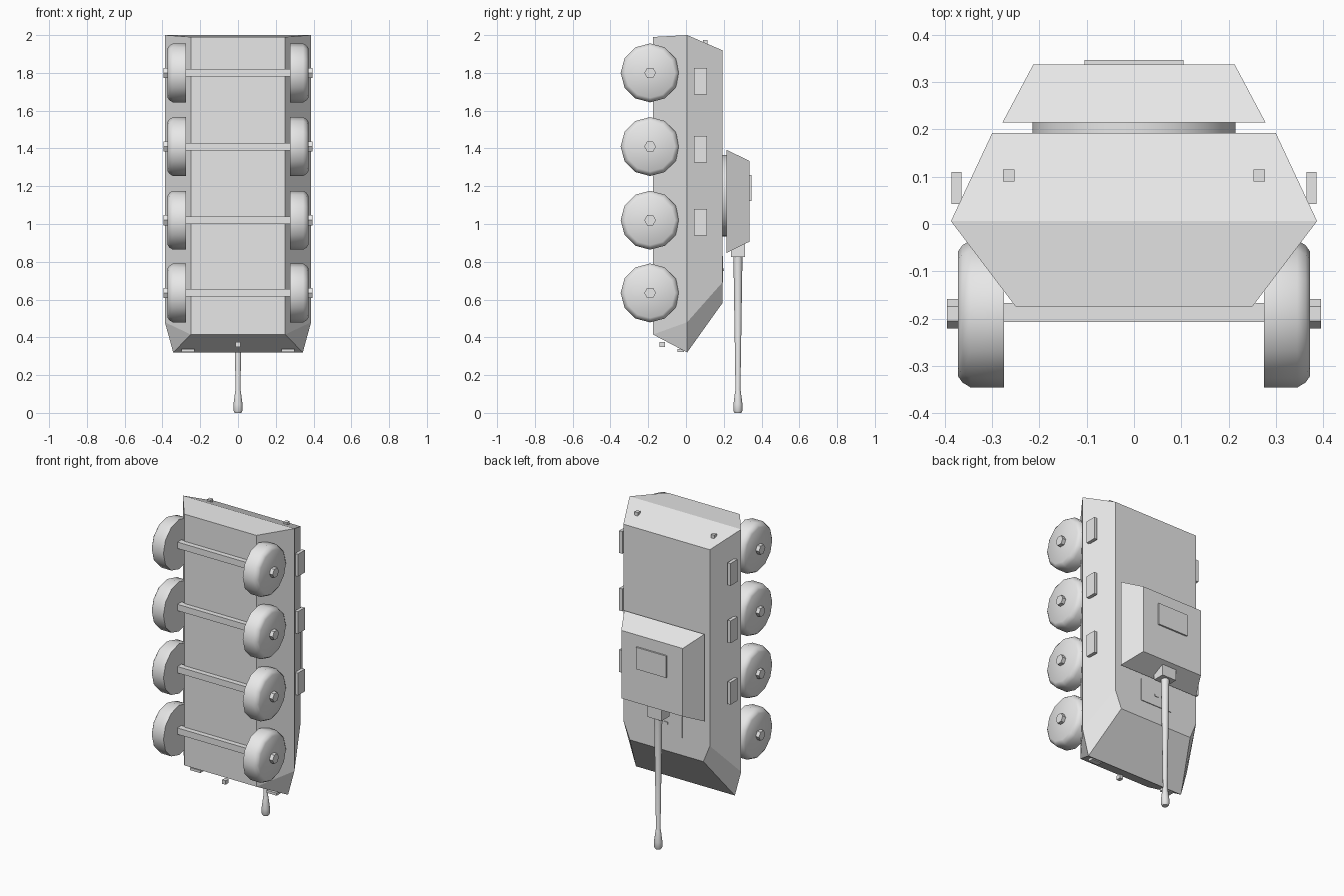
import bpy, bmesh, math
from mathutils import Matrix, Vector

if "Cube" in bpy.data.objects:
    bpy.data.objects.remove(bpy.data.objects["Cube"])

grey = bpy.data.materials.new("light_grey")
grey.diffuse_color = (0.8, 0.8, 0.8, 1)
grey.use_nodes = True
grey.node_tree.nodes["Principled BSDF"].inputs["Base Color"].default_value = grey.diffuse_color


def finish(name, bm, smooth=False):
    bmesh.ops.recalc_face_normals(bm, faces=bm.faces)
    me = bpy.data.meshes.new(name)
    bm.to_mesh(me)
    bm.free()
    me.materials.append(grey)
    ob = bpy.data.objects.new(name, me)
    bpy.context.collection.objects.link(ob)
    if smooth:
        bpy.ops.object.select_all(action='DESELECT')
        ob.select_set(True)
        bpy.context.view_layer.objects.active = ob
        bpy.ops.object.shade_smooth_by_angle(angle=math.radians(50))
    return ob


def box(name, x, y, z):
    """Box from (min, max) pairs."""
    bm = bmesh.new()
    bmesh.ops.create_cube(bm, size=1)
    for v in bm.verts:
        v.co = Vector([(a + b) / 2 + c * (b - a) for c, (a, b) in zip(v.co, (x, y, z))])
    return finish(name, bm)


def lathe(name, profile, sides, origin, axis, smooth=True):
    """Closed turned solid from (distance along axis, radius) pairs."""
    rot = {'X': Matrix.Rotation(math.pi / 2, 3, 'Y'),
           'Y': Matrix.Rotation(-math.pi / 2, 3, 'X'),
           'Z': Matrix.Identity(3)}[axis]
    bm = bmesh.new()
    rings = []
    for d, r in profile:
        ring = []
        for i in range(sides):
            a = 2 * math.pi * i / sides + math.pi / 2
            ring.append(bm.verts.new(rot @ Vector((r * math.cos(a), r * math.sin(a), d)) + Vector(origin)))
        rings.append(ring)
    for p, q in zip(rings, rings[1:]):
        for i in range(sides):
            j = (i + 1) % sides
            bm.faces.new((p[i], p[j], q[j], q[i]))
    bm.faces.new(rings[0])
    bm.faces.new(rings[-1])
    return finish(name, bm, smooth)


# Hull: six-sided section lofted along z, with clipped nose corners
def section(top, mid, low):
    (xt, zt), (xm, zm), (xl, zl) = top, mid, low
    half = [(xt, 0.192, zt), (xm, 0.006, zm), (xl, -0.175, zl)]
    return half + [(-x, y, z) for x, y, z in reversed(half)]


bm = bmesh.new()
loops = [[bm.verts.new(c) for c in s] for s in (
    section((0.30, 1.92), (0.387, 2.0), (0.25, 1.99)),
    section((0.30, 0.69), (0.387, 0.48), (0.25, 0.415)))]
for i in range(6):
    j = (i + 1) % 6
    bm.faces.new((loops[0][i], loops[0][j], loops[1][j], loops[1][i]))
# rear plates
bm.faces.new([loops[0][i] for i in (0, 1, 4, 5)])
bm.faces.new([loops[0][i] for i in (1, 2, 3, 4)])
# nose plates and cheeks
t0, m0, l0, l1, m1, t1 = loops[1]
nt0, nt1 = [bm.verts.new((s * 0.255, 0.192, 0.58)) for s in (1, -1)]
nm0, nm1 = [bm.verts.new((s * 0.343, 0.006, 0.32)) for s in (1, -1)]
for f in ((t0, t1, nt1, nt0), (nt0, nt1, nm1, nm0), (nm0, nm1, l1, l0),
          (t0, nt0, nm0, m0), (t1, nt1, nm1, m1), (m0, nm0, l0), (m1, nm1, l1)):
    bm.faces.new(f)
finish("hull", bm)

# Running gear
for k, z in enumerate((0.635, 1.02, 1.41, 1.80)):
    box(f"axle_{k}", (-0.29, 0.29), (-0.207, -0.167), (z - 0.02, z + 0.02))
    for s, side in ((1, "right"), (-1, "left")):
        o = (0, -0.19, z)
        lathe(f"wheel_{side}_{k}", [(s * 0.275, 0.156), (s * 0.345, 0.156), (s * 0.363, 0.145),
                                    (s * 0.372, 0.132)], 12, o, 'X')
        lathe(f"hub_{side}_{k}", [(s * 0.36, 0.031), (s * 0.395, 0.031)], 6, o, 'X', False)

# Side boxes
for k, z in enumerate((1.01, 1.395, 1.755)):
    for s, side in ((1, "right"), (-1, "left")):
        box(f"side_box_{side}_{k}", sorted((s * 0.365, s * 0.386)), (0.042, 0.11), (z - 0.07, z + 0.07))

# Turret ring and turret
lathe("turret_ring", [(0.18, 0.215), (0.22, 0.215)], 32, (0, 0, 1.15), 'Y')
bm = bmesh.new()
bmesh.ops.create_cube(bm, size=2)
for v in bm.verts:
    top = v.co.y > 0
    v.co = (v.co.x * (0.213 if top else 0.278), 0.337 if top else 0.215,
            1.12 + v.co.z * (0.213 if top else 0.273))
finish("turret", bm)
box("turret_hatch", (-0.105, 0.105), (0.33, 0.347), (1.123, 1.26))

# Gun
box("gun_mantlet", (-0.05, 0.05), (0.237, 0.312), (0.825, 0.90))
lathe("gun_barrel", [(0.0, 0.018), (0.012, 0.024), (0.045, 0.024), (0.115, 0.015), (0.12, 0.013),
                     (0.83, 0.024)], 16, (0, 0.275, 0), 'Z')

# Driver hatch with handle, tow hook, lamps
box("driver_hatch", (-0.11, 0.11), (0.185, 0.197), (0.69, 0.83))
box("hatch_handle", (-0.012, 0.012), (0.195, 0.201), (0.75, 0.765))
box("tow_hook", (-0.012, 0.012), (-0.14, -0.11), (0.35, 0.375))
for s, side in ((1, "right"), (-1, "left")):
    x = sorted((s * 0.23, s * 0.30))
    box(f"headlamp_{side}", x, (-0.045, -0.01), (0.322, 0.338))
    box(f"rear_lamp_{side}", (s * 0.265 - 0.012, s * 0.265 + 0.012), (0.09, 0.115), (1.95, 1.975))
